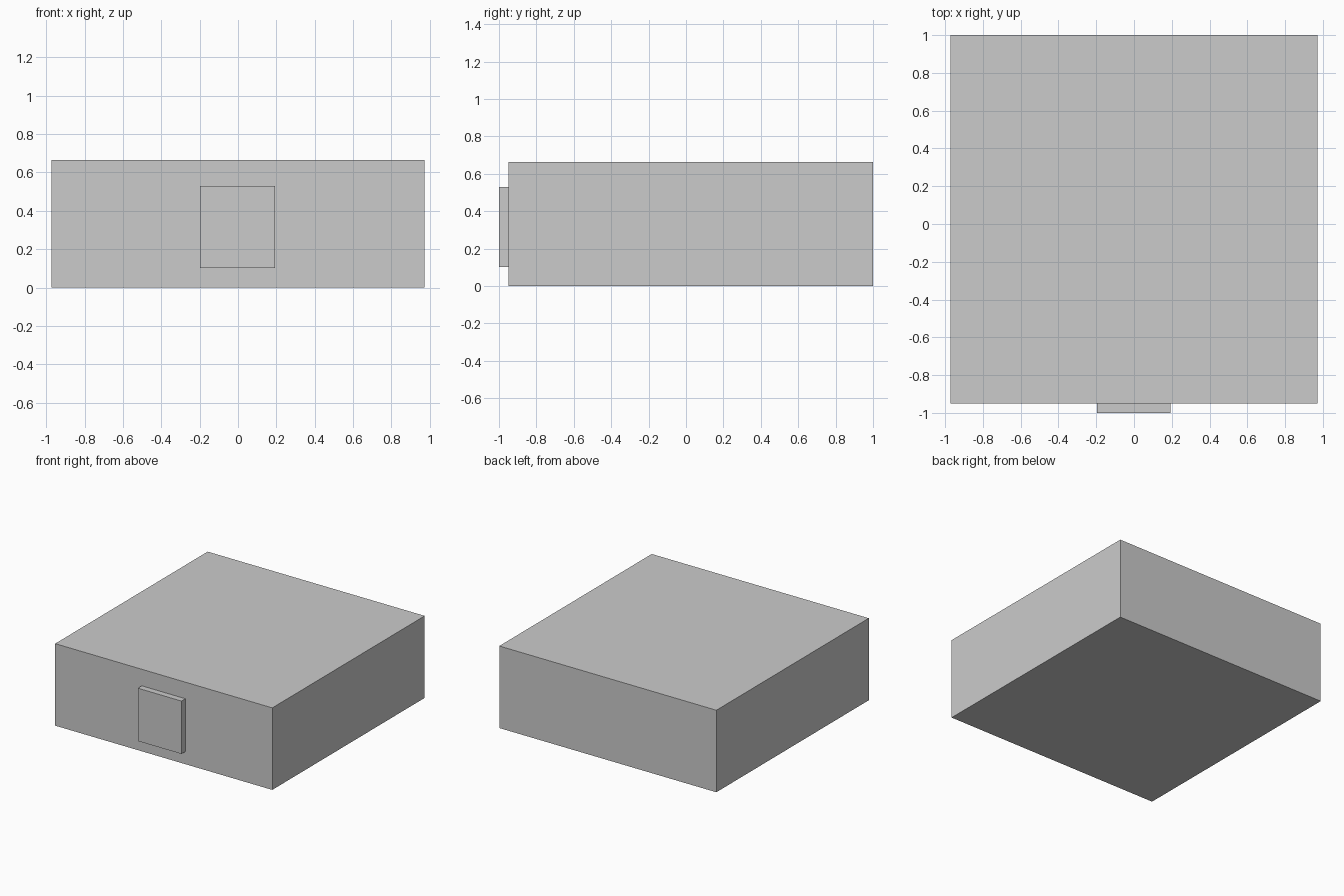
import bpy

if "Cube" in bpy.data.objects:
    bpy.data.objects.remove(bpy.data.objects["Cube"])


def box(name, x, y, z):
    """Add a box spanning the given (min, max) ranges."""
    spans = (x, y, z)
    bpy.ops.mesh.primitive_cube_add(size=1, location=[(a + b) / 2 for a, b in spans])
    obj = bpy.context.object
    obj.name = name
    obj.scale = [b - a for a, b in spans]
    bpy.ops.object.transform_apply(location=False, rotation=False, scale=True)
    return obj


# Main block
box("body", (-0.972, 0.972), (-0.95, 1.0), (0.0, 0.664))

# Raised panel on the front face
box("front_panel", (-0.197, 0.194), (-1.0, -0.95), (0.102, 0.53))
